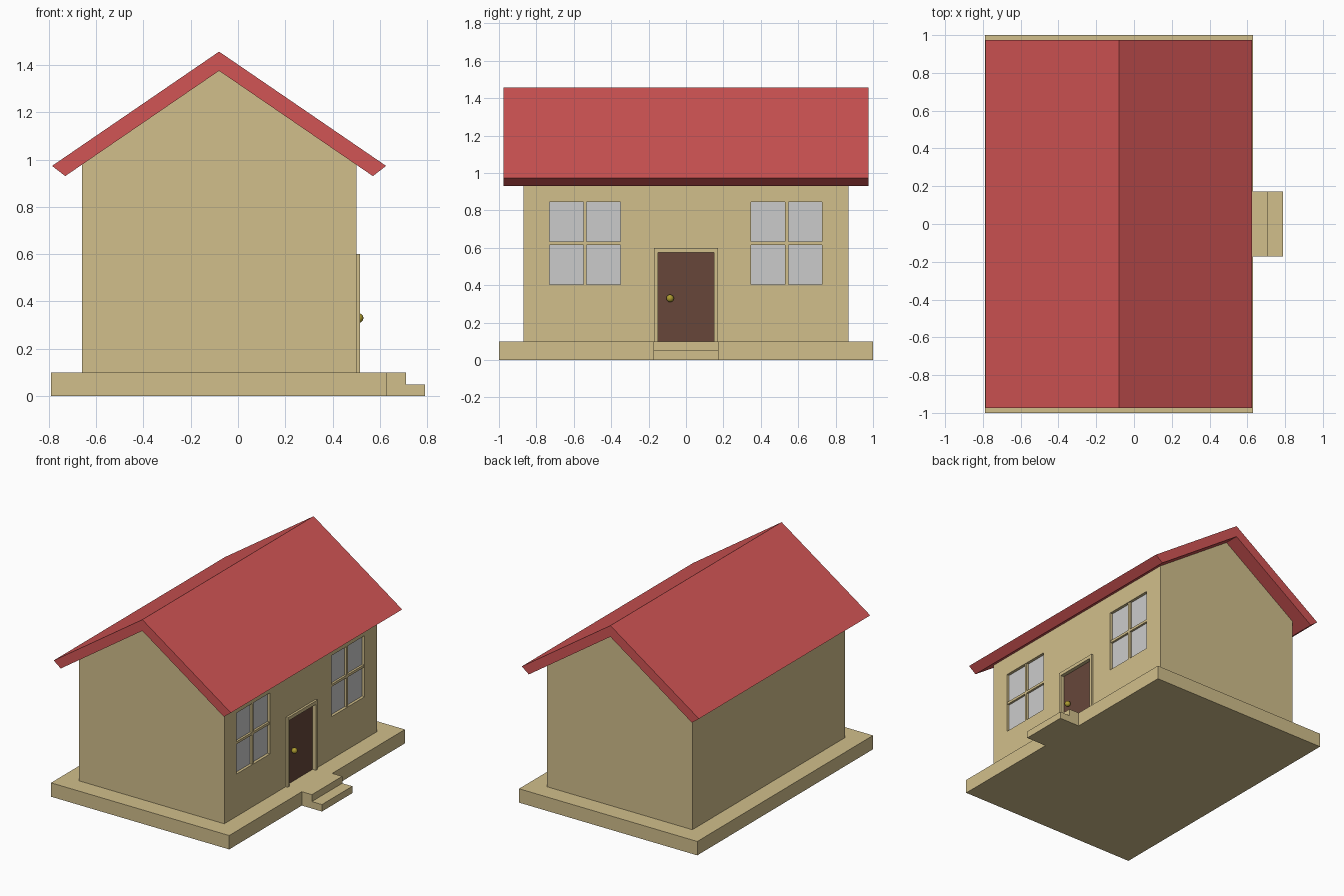
import bpy
import bmesh

if "Cube" in bpy.data.objects:
    bpy.data.objects.remove(bpy.data.objects["Cube"])


def material(name, rgb):
    m = bpy.data.materials.new(name)
    m.diffuse_color = (*rgb, 1)
    m.use_nodes = True
    m.node_tree.nodes["Principled BSDF"].inputs["Base Color"].default_value = m.diffuse_color
    return m


TAN = material("tan", (0.64, 0.52, 0.26))
RED = material("red", (0.64, 0.09, 0.09))
BROWN = material("brown", (0.135, 0.062, 0.042))
BRASS = material("brass", (0.42, 0.33, 0.03))


def prism(name, profile, y0, y1, mat=None):
    """Extrude an x-z profile along y."""
    bm = bmesh.new()
    face = bm.faces.new([bm.verts.new((x, y0, z)) for x, z in profile])
    ext = bmesh.ops.extrude_face_region(bm, geom=[face])
    verts = [v for v in ext["geom"] if isinstance(v, bmesh.types.BMVert)]
    bmesh.ops.translate(bm, verts=verts, vec=(0, y1 - y0, 0))
    bmesh.ops.recalc_face_normals(bm, faces=bm.faces)
    me = bpy.data.meshes.new(name)
    bm.to_mesh(me)
    bm.free()
    ob = bpy.data.objects.new(name, me)
    bpy.context.collection.objects.link(ob)
    if mat:
        me.materials.append(mat)
    return ob


def box(name, x, y, z, mat=None):
    return prism(name, [(x[0], z[0]), (x[1], z[0]), (x[1], z[1]), (x[0], z[1])], *y, mat)


def cut(target, x, y, z):
    """Carve a box-shaped recess and discard the cutter."""
    cutter = box("cutter", x, y, z, TAN)
    cutter.hide_render = True
    mod = target.modifiers.new("recess", "BOOLEAN")
    mod.operation = "DIFFERENCE"
    mod.solver = "EXACT"
    mod.object = cutter
    bpy.context.view_layer.objects.active = target
    bpy.ops.object.modifier_apply(modifier=mod.name)
    bpy.data.objects.remove(cutter)


# Plinth and entrance steps
box("plinth", (-0.79, 0.63), (-1, 1), (0, 0.10), TAN)
prism("entrance_steps", [(0.63, 0), (0.79, 0), (0.79, 0.05), (0.71, 0.05),
                         (0.71, 0.10), (0.63, 0.10)], -0.173, 0.173, TAN)

# Gabled walls
RIDGE = -0.08
walls = prism("walls", [(-0.66, 0.10), (0.50, 0.10), (0.50, 0.978),
                        (RIDGE, 1.375), (-0.66, 0.978)], -0.87, 0.87, TAN)

# Pitched roof
half = [(0.65, 0.93), (0.706, 0.973)]
prism("roof", [(RIDGE, 1.375)] + [(RIDGE + d, z) for d, z in half] + [(RIDGE, 1.456)]
      + [(RIDGE - d, z) for d, z in reversed(half)], -0.975, 0.975, RED)

# Recessed windows with crossing glazing bars
Z0, Z1, ZM = 0.405, 0.845, 0.625
for side, c in (("left", -0.54), ("right", 0.538)):
    y = (c - 0.19, c + 0.19)
    cut(walls, (0.46, 0.6), y, (Z0, Z1))
    box(side + "_window_glass", (0.46, 0.48), y, (Z0, Z1))
    box(side + "_window_upright_bar", (0.47, 0.495), (c - 0.009, c + 0.009), (Z0, Z1), TAN)
    box(side + "_window_cross_bar", (0.47, 0.495), y, (ZM - 0.009, ZM + 0.009), TAN)

# Door, frame and knob
cut(walls, (0.46, 0.6), (-0.149, 0.149), (0.05, 0.575))
box("door", (0.46, 0.49), (-0.149, 0.149), (0.10, 0.575), BROWN)
for side, s in (("left", -1), ("right", 1)):
    box(side + "_door_jamb", (0.50, 0.516), sorted((s * 0.149, s * 0.17)), (0.10, 0.575), TAN)
box("door_lintel", (0.50, 0.516), (-0.17, 0.17), (0.575, 0.60), TAN)

bpy.ops.mesh.primitive_uv_sphere_add(segments=24, ring_count=12, radius=0.02,
                                     location=(0.51, -0.085, 0.33))
knob = bpy.context.object
knob.name = "door_knob"
knob.data.materials.append(BRASS)
bpy.ops.object.shade_smooth()
